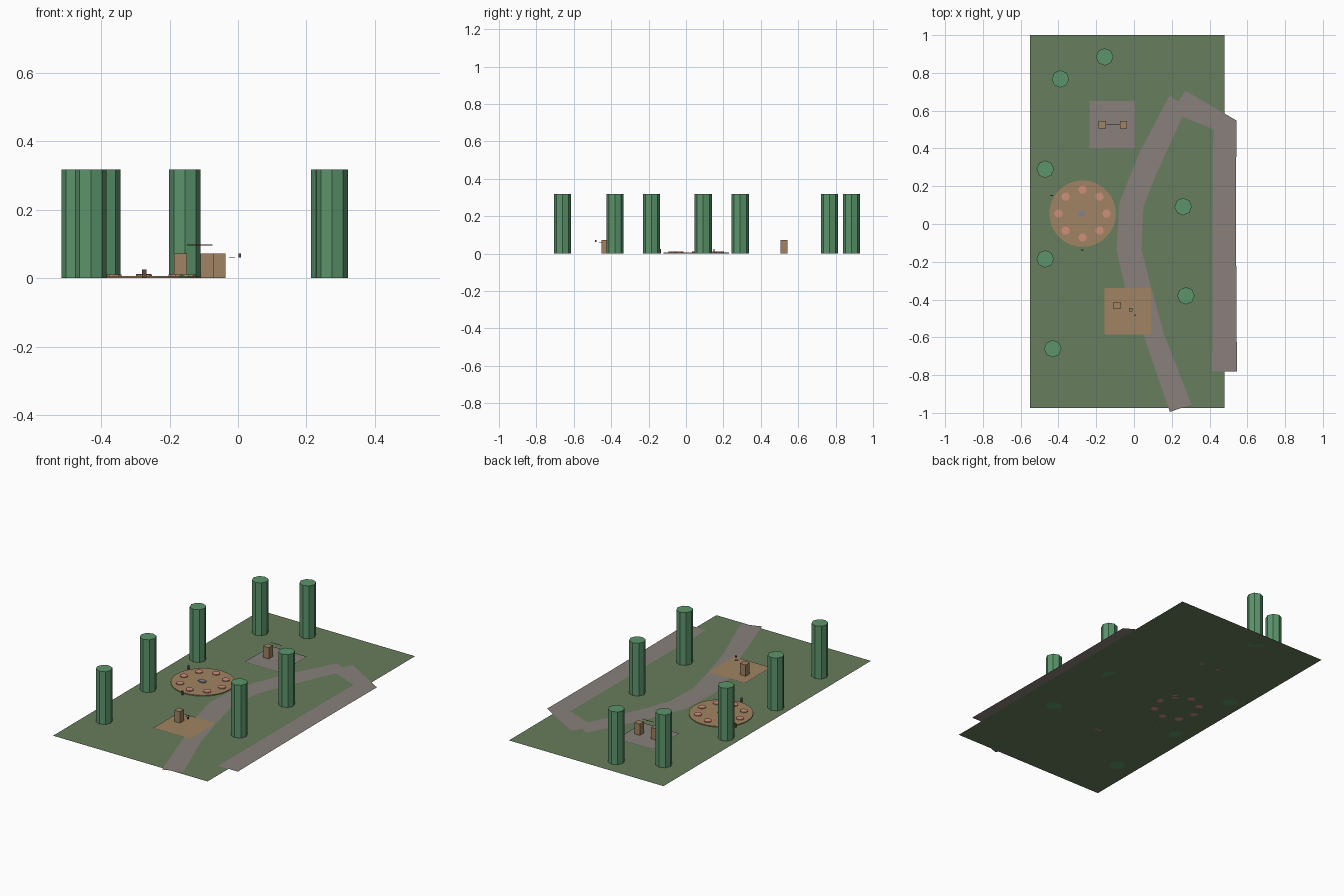
import bpy, bmesh, math
from mathutils import Matrix

cube = bpy.data.objects.get("Cube")
if cube:
    bpy.data.objects.remove(cube, do_unlink=True)


def material(name, hex_code):
    def linear(c):
        return c / 12.92 if c <= 0.04045 else ((c + 0.055) / 1.055) ** 2.4
    rgb = [linear(b / 255) for b in bytes.fromhex(hex_code)]
    m = bpy.data.materials.new(name)
    m.use_nodes = True
    m.diffuse_color = (*rgb, 1)
    m.node_tree.nodes["Principled BSDF"].inputs["Base Color"].default_value = (*rgb, 1)
    return m


GRASS = material("grass green", "677D5D")
LEAF = material("tree green", "5C956C")
STONE = material("path grey", "88807B")
SAND = material("sandy brown", "A08462")
PINK = material("flower pink", "CF8F7B")
SLATE = material("slate grey", "85858A")
DARK = material("dark brown", "5E4A3C")


def finish(name, bm, mat):
    mesh = bpy.data.meshes.new(name)
    bm.to_mesh(mesh)
    bm.free()
    mesh.materials.append(mat)
    obj = bpy.data.objects.new(name, mesh)
    bpy.context.collection.objects.link(obj)
    return obj


def box(name, x, y, z, size, mat):
    """Box centred on x, y with its base at z."""
    bm = bmesh.new()
    place = Matrix.Translation((x, y, z + size[2] / 2)) @ Matrix.Diagonal((*size, 1))
    bmesh.ops.create_cube(bm, size=1, matrix=place)
    return finish(name, bm, mat)


def cylinder(name, x, y, z, radius, height, sides, mat, stretch=1):
    bm = bmesh.new()
    place = Matrix.Translation((x, y, z + height / 2)) @ Matrix.Diagonal((stretch, 1, 1, 1))
    bmesh.ops.create_cone(bm, cap_ends=True, segments=sides, radius1=radius,
                          radius2=radius, depth=height, matrix=place)
    return finish(name, bm, mat)


def sheet(name, x0, x1, y0, y1, z, mat):
    bm = bmesh.new()
    bm.faces.new([bm.verts.new(p) for p in
                  ((x0, y0, z), (x1, y0, z), (x1, y1, z), (x0, y1, z))])
    return finish(name, bm, mat)


def ribbon(name, pairs, z, mat):
    """Flat strip through pairs of left and right edge points."""
    bm = bmesh.new()
    rows = [[bm.verts.new((*p, z)) for p in pair] for pair in pairs]
    for (a, b), (c, d) in zip(rows, rows[1:]):
        bm.faces.new((a, b, d, c))
    return finish(name, bm, mat)


# Lawn and paved areas
sheet("lawn", -0.55, 0.48, -0.975, 1.0, 0.0, GRASS)
sheet("front_pad", -0.155, 0.09, -0.585, -0.34, 0.004, SAND)
sheet("back_pad", -0.235, 0.005, 0.4, 0.65, 0.004, STONE)

# Winding footpath, its cross link and the straight side road
ribbon("footpath", [
    ((0.19, -0.995), (0.304, -0.955)),
    ((0.05, -0.585), (0.16, -0.585)),
    ((-0.045, -0.345), (0.093, -0.345)),
    ((-0.093, -0.135), (0.04, -0.135)),
    ((-0.077, 0.114), (0.05, 0.09)),
    ((0.03, 0.38), (0.114, 0.257)),
    ((0.188, 0.68), (0.255, 0.564)),
    ((0.235, 0.648), (0.267, 0.564)),
    ((0.272, 0.706), (0.267, 0.564)),
    ((0.542, 0.548), (0.42, 0.502)),
][:7], 0.002, STONE)
ribbon("path_link", [
    ((0.188, 0.68), (0.255, 0.564)),
    ((0.235, 0.648), (0.267, 0.564)),
    ((0.272, 0.706), (0.29, 0.555)),
    ((0.542, 0.548), (0.42, 0.502)),
], 0.002, STONE)
ribbon("side_road", [
    ((0.542, 0.548), (0.42, 0.502)),
    ((0.54, -0.02), (0.416, -0.02)),
    ((0.545, -0.78), (0.414, -0.78)),
], 0.002, STONE)

# Round flower plaza
px, py = -0.272, 0.055
cylinder("plaza", px, py, 0.001, 0.176, 0.005, 32, SAND)
for i in range(8):
    a = i * math.tau / 8
    cylinder("flower_bed", px + 0.127 * math.cos(a), py + 0.127 * math.sin(a),
             0, 0.022, 0.011, 10, PINK)
cylinder("plaza_centre", px - 0.004, py, 0.004, 0.018, 0.008, 6, SLATE, 1.4)

# Little signs beside the plaza
for x, y in ((-0.274, -0.137), (-0.435, 0.15)):
    box("sign", x, y, 0, (0.012, 0.006, 0.025), DARK)

# Trees
for x, y in ((-0.39, 0.768), (-0.155, 0.885), (-0.47, 0.29), (-0.47, -0.185),
             (0.26, 0.092), (0.275, -0.38), (-0.43, -0.66)):
    cylinder("tree", x, y, 0, 0.046, 0.318, 8, LEAF)

# Pillars and the small fittings near them
for x, y in ((-0.09, -0.432), (-0.168, 0.525), (-0.055, 0.525)):
    box("pillar", x, y, 0, (0.038, 0.038, 0.072), SAND)
box("hanging_bar", -0.112, 0.525, 0.096, (0.075, 0.002, 0.002), DARK)
box("small_shelf", -0.018, -0.455, 0.06, (0.018, 0.018, 0.002), SLATE)
box("small_lamp", 0.005, -0.483, 0.061, (0.007, 0.007, 0.011), DARK)
